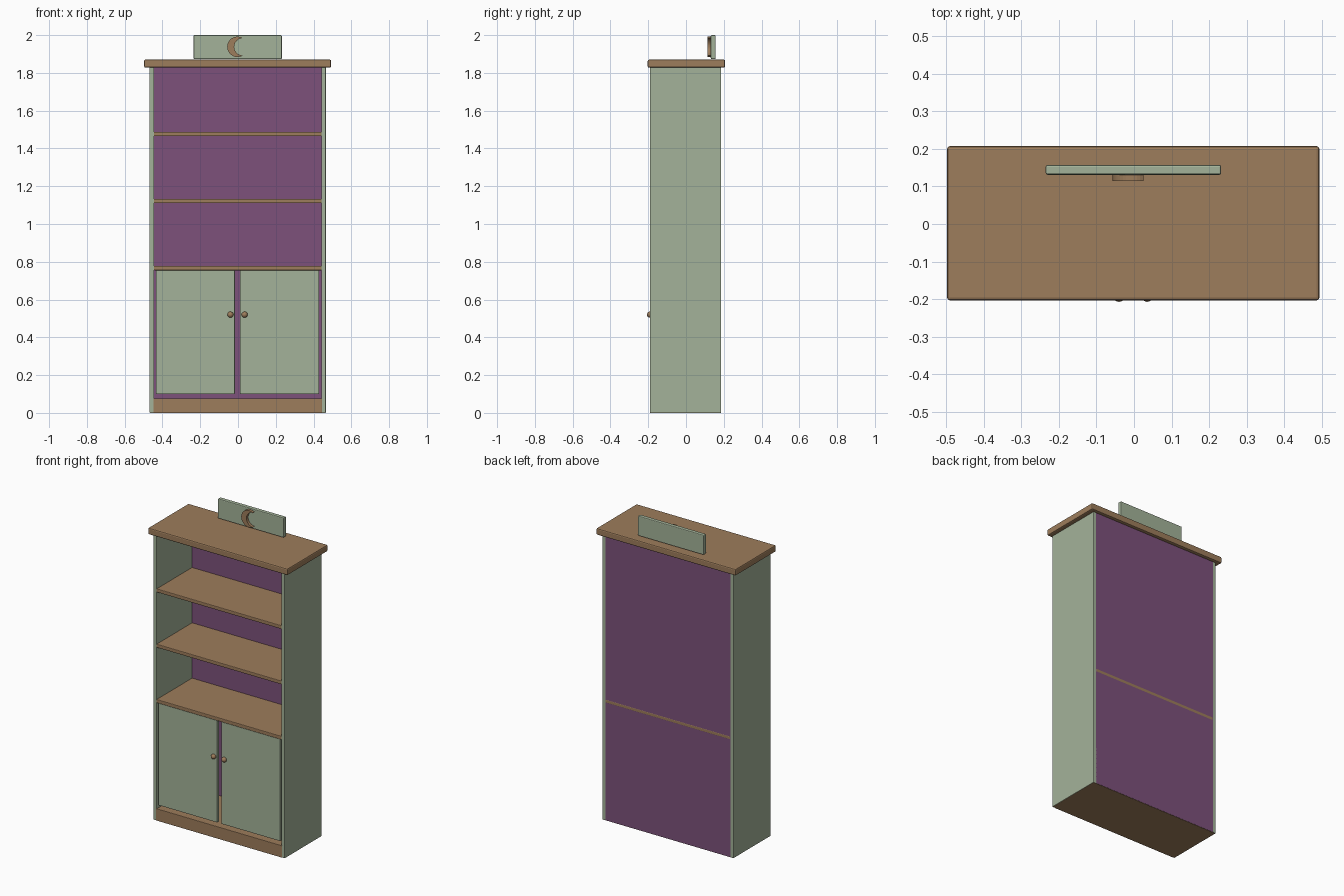
import bpy, bmesh, math

if "Cube" in bpy.data.objects:
    bpy.data.objects.remove(bpy.data.objects["Cube"])


def material(name, rgb):
    m = bpy.data.materials.new(name)
    m.diffuse_color = (*rgb, 1)
    m.use_nodes = True
    m.node_tree.nodes["Principled BSDF"].inputs["Base Color"].default_value = m.diffuse_color
    return m


GREEN = material("sage_green", (0.37, 0.45, 0.32))
BROWN = material("warm_wood", (0.34, 0.205, 0.106))
PURPLE = material("plum", (0.205, 0.083, 0.198))


def finish(name, bm, mat):
    bmesh.ops.recalc_face_normals(bm, faces=bm.faces)
    me = bpy.data.meshes.new(name)
    bm.to_mesh(me)
    bm.free()
    me.materials.append(mat)
    ob = bpy.data.objects.new(name, me)
    bpy.context.collection.objects.link(ob)
    return ob


def box(name, mat, x, y, z, bevel=0.0):
    """Box given by (min, max) on each axis, with optional rounded edges."""
    bm = bmesh.new()
    bmesh.ops.create_cube(bm, size=1)
    for v in bm.verts:
        for i, (lo, hi) in enumerate((x, y, z)):
            v.co[i] = lo if v.co[i] < 0 else hi
    ob = finish(name, bm, mat)
    if bevel:
        mod = ob.modifiers.new("rounded_edges", 'BEVEL')
        mod.width, mod.segments = bevel, 2
    return ob


# Carcass: side panels, back, plinth and top
FRONT, BACK = -0.19, 0.186
box("side_left", GREEN, (-0.468, -0.444), (FRONT, BACK), (0.001, 1.83), 0.002)
box("side_right", GREEN, (0.441, 0.465), (FRONT, BACK), (0.001, 1.83), 0.002)
box("back_panel", PURPLE, (-0.45, 0.447), (0.168, BACK), (0.002, 1.83))
box("plinth", BROWN, (-0.466, 0.463), (FRONT + 0.0005, BACK - 0.001), (0, 0.076), 0.002)
box("plinth_front", BROWN, (-0.448, 0.445), (FRONT - 0.001, -0.17), (0.0, 0.077), 0.002)
box("top_board", BROWN, (-0.497, 0.493), (-0.203, 0.207), (1.828, 1.87), 0.007)

# Shelves
for i, z in enumerate((0.755, 1.11, 1.465)):
    back = BACK + 0.0005 if i == 0 else 0.175
    box(f"shelf_{i + 1}", BROWN, (-0.447, 0.444), (FRONT, back), (z, z + 0.023), 0.004)

# Doors and knobs
for side, x0, x1, kx in (("left", -0.435, -0.017, -0.04), ("right", 0.011, 0.43, 0.035)):
    box(f"door_{side}", GREEN, (x0, x1), (-0.187, -0.165), (0.1, 0.755), 0.003)
    bm = bmesh.new()
    bmesh.ops.create_uvsphere(bm, u_segments=20, v_segments=12, radius=0.016)
    bmesh.ops.translate(bm, verts=bm.verts, vec=(kx, -0.191, 0.52))
    for f in bm.faces:
        f.smooth = True
    finish(f"knob_{side}", bm, BROWN)

# Crest board on the top
box("crest_board", GREEN, (-0.235, 0.232), (0.131, 0.157), (1.873, 2.0), 0.005)

# Crescent ornament: outer arc, then the inner arc back
N, R_OUT, R_IN, CZ = 24, 0.054, 0.046, 1.938
C_OUT, C_IN, TIP = -0.003, 0.026, 0.025
a_out = math.acos((TIP - C_OUT) / R_OUT)
a_in = math.acos((TIP - C_IN) / R_IN)


def arc(cx, r, start):
    return [(cx + r * math.cos(a), CZ + r * math.sin(a))
            for a in (start + (2 * math.pi - 2 * start) * i / N for i in range(N + 1))]


outer, inner = arc(C_OUT, R_OUT, a_out), arc(C_IN, R_IN, a_in)
bm = bmesh.new()
rows = [[bm.verts.new((x, y, z)) for x, z in pts]
        for pts, y in ((outer, 0.114), (inner, 0.114), (inner, 0.132), (outer, 0.132))]
for a, b in zip(rows, rows[1:] + rows[:1]):
    for i in range(N):
        bm.faces.new((a[i], a[i + 1], b[i + 1], b[i]))
bmesh.ops.remove_doubles(bm, verts=bm.verts, dist=0.0005)
finish("crescent", bm, BROWN)
